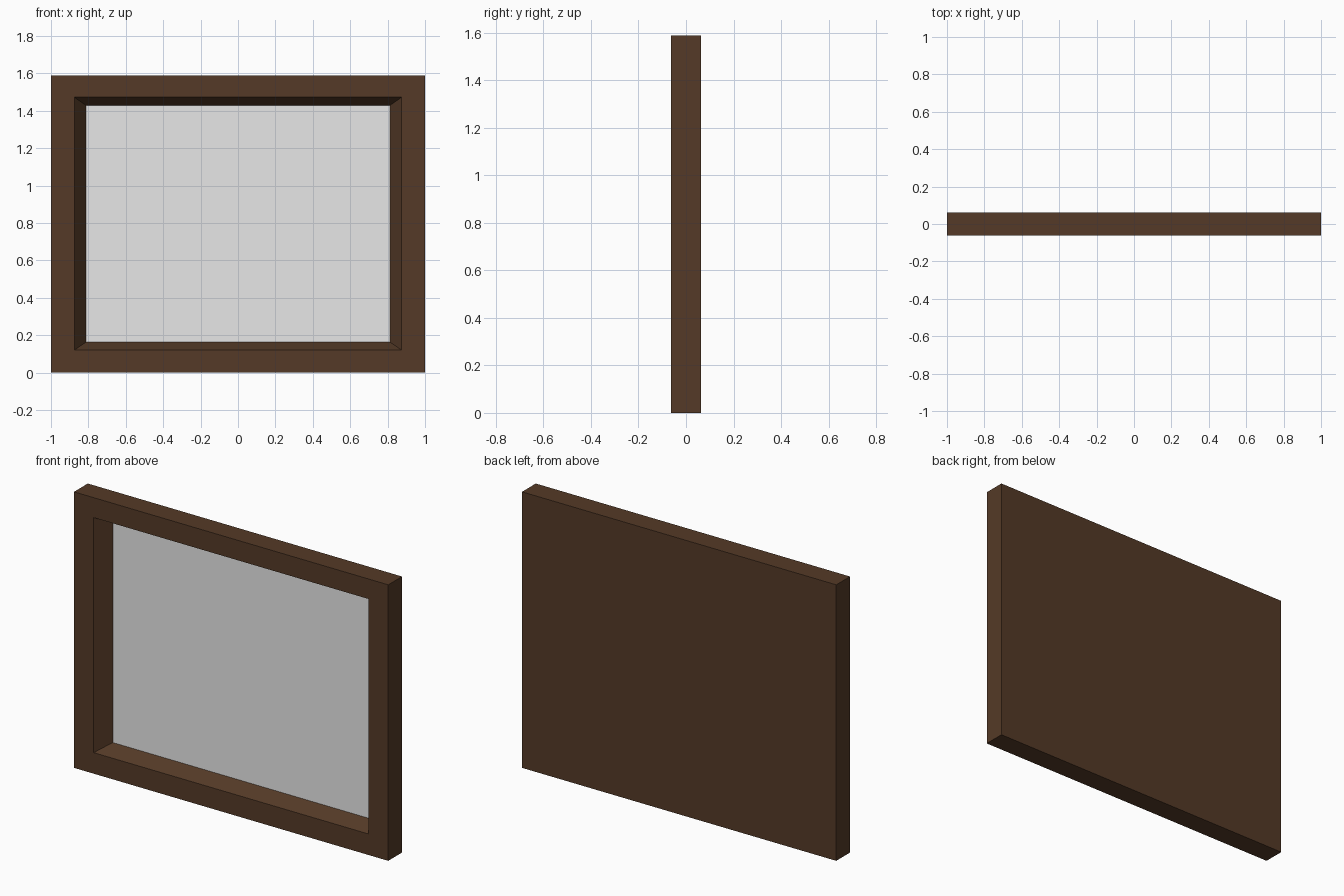
import bpy, bmesh

if "Cube" in bpy.data.objects:
    bpy.data.objects.remove(bpy.data.objects["Cube"])

def material(name, rgb):
    m = bpy.data.materials.new(name)
    m.diffuse_color = (*rgb, 1)
    m.use_nodes = True
    m.node_tree.nodes["Principled BSDF"].inputs["Base Color"].default_value = m.diffuse_color
    return m

brown = material("dark_wood", (0.089, 0.042, 0.020))
grey = material("pale_grey", (0.8, 0.8, 0.8))

def rect(bm, hx, z0, z1, y):
    return [bm.verts.new(p) for p in ((-hx, y, z0), (hx, y, z0), (hx, y, z1), (-hx, y, z1))]

bm = bmesh.new()
# Rings from the back edge, round the front, into the bevelled recess
rings = [rect(bm, *r) for r in (
    (1.0, 0.0, 1.588, 0.0625),
    (1.0, 0.0, 1.588, -0.0625),
    (0.875, 0.121, 1.473, -0.0625),
    (0.813, 0.163, 1.429, 0.023))]
for a, b in zip(rings, rings[1:]):
    for i in range(4):
        j = (i + 1) % 4
        bm.faces.new((a[i], a[j], b[j], b[i]))
# Solid back and grey picture panel
bm.faces.new(rings[0][::-1])
panel = bm.faces.new(rings[-1])
panel.material_index = 1
bmesh.ops.recalc_face_normals(bm, faces=bm.faces)

mesh = bpy.data.meshes.new("picture_frame")
bm.to_mesh(mesh)
bm.free()
mesh.materials.append(brown)
mesh.materials.append(grey)
bpy.context.collection.objects.link(bpy.data.objects.new("picture_frame", mesh))
